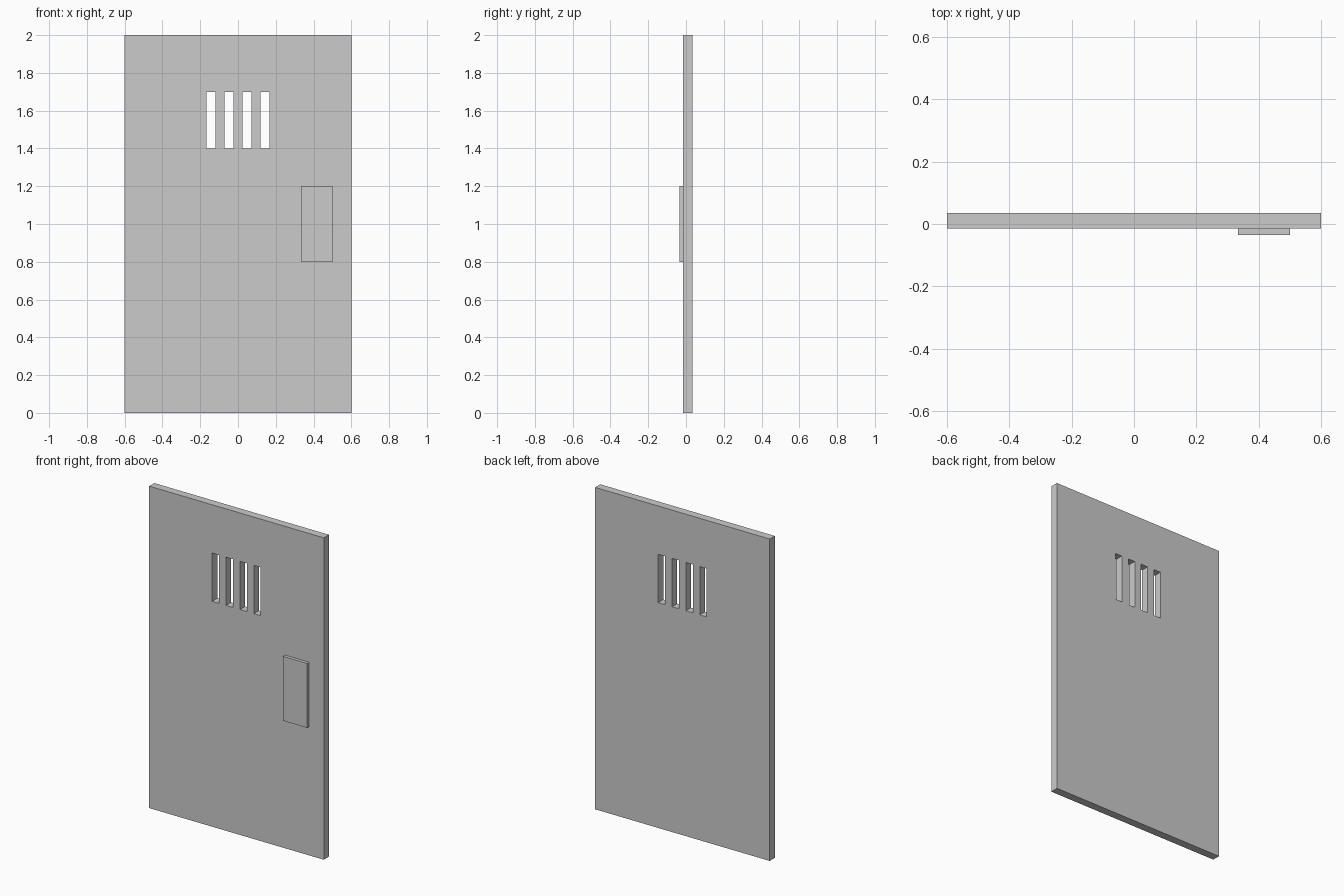
import bpy
import bmesh
from mathutils import Matrix, Vector

if "Cube" in bpy.data.objects:
    bpy.data.objects.remove(bpy.data.objects["Cube"])


def boxes(name, bounds):
    """One object made of axis-aligned boxes given as (min corner, max corner)."""
    bm = bmesh.new()
    for low, high in bounds:
        low, high = Vector(low), Vector(high)
        matrix = Matrix.Translation((low + high) / 2) @ Matrix.Diagonal((*(high - low), 1))
        bmesh.ops.create_cube(bm, size=1, matrix=matrix)
    mesh = bpy.data.meshes.new(name)
    bm.to_mesh(mesh)
    bm.free()
    obj = bpy.data.objects.new(name, mesh)
    bpy.context.collection.objects.link(obj)
    return obj


FRONT, BACK = -0.015, 0.035

# Door slab
door = boxes("door_panel", [((-0.6, FRONT, 0), (0.6, BACK, 2))])

# Four barred window slots cut through the slab
slot = 1 / 42
cutter = boxes("window_slot_cutter", [
    ((i * slot, -0.1, 1.4), ((i + 2) * slot, 0.1, 1.7)) for i in (-7, -3, 1, 5)])
cutter.hide_render = True
cutter.hide_viewport = True
cutter.display_type = 'WIRE'
cut = door.modifiers.new("window_slots", 'BOOLEAN')
cut.operation = 'DIFFERENCE'
cut.solver = 'EXACT'
cut.object = cutter

# Raised lock plate on the front
boxes("lock_plate", [((1 / 3, -0.035, 0.8), (0.5, FRONT, 1.2))])
